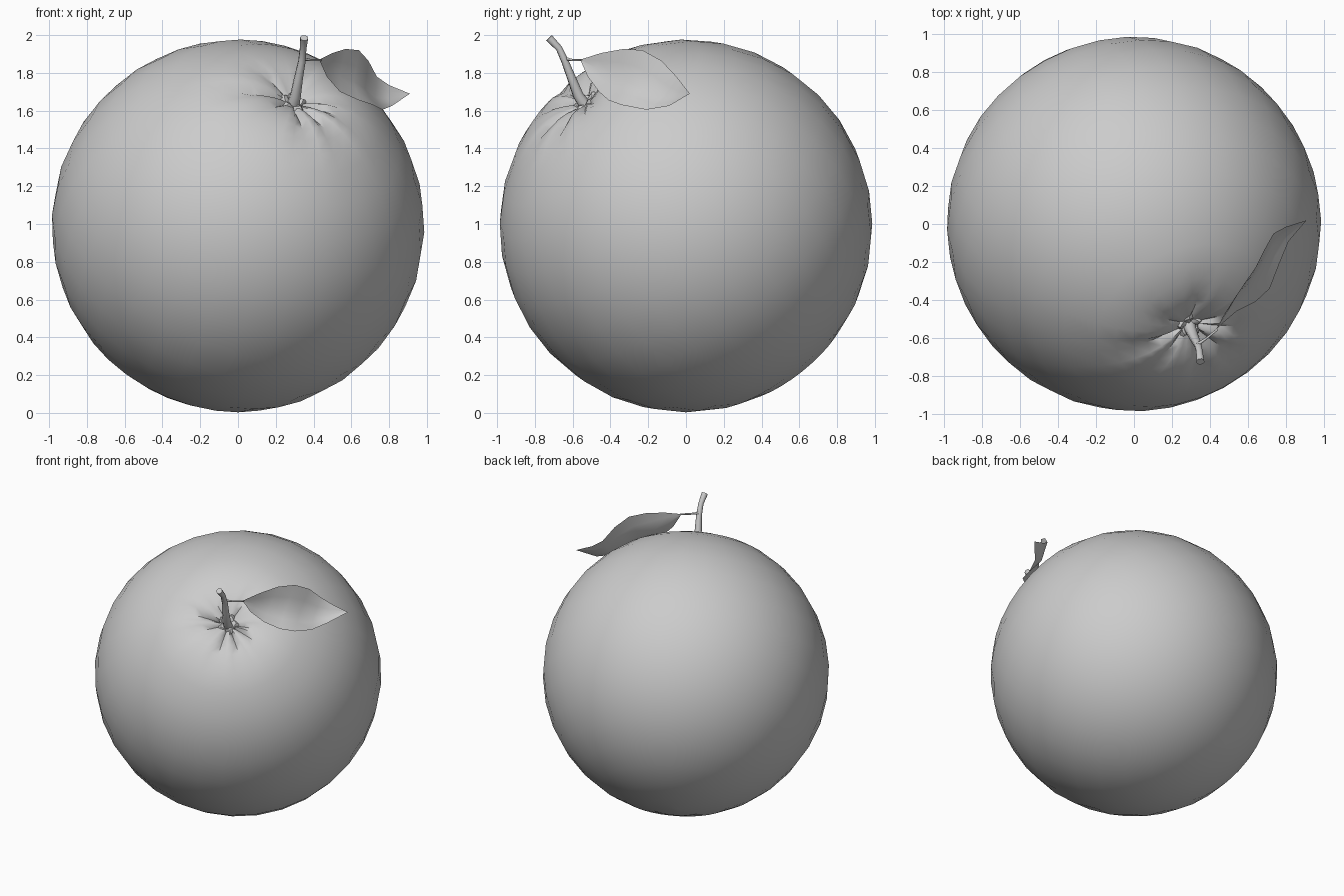
import bpy, math
from mathutils import Vector

if "Cube" in bpy.data.objects:
    bpy.data.objects.remove(bpy.data.objects["Cube"])

C = Vector((0, 0, 0.99))                     # fruit centre
R = 0.987
N = Vector((0.325, -0.595, 0.735)).normalized()   # stem axis
E1 = Vector((-N.y, N.x, 0)).normalized()
E2 = N.cross(E1)


def make(name, verts, faces, angle=60):
    me = bpy.data.meshes.new(name)
    me.from_pydata([tuple(v) for v in verts], [], faces)
    me.validate()
    ob = bpy.data.objects.new(name, me)
    bpy.context.collection.objects.link(ob)
    bpy.ops.object.select_all(action='DESELECT')
    ob.select_set(True)
    bpy.context.view_layer.objects.active = ob
    bpy.ops.object.shade_smooth_by_angle(angle=math.radians(angle))
    return ob


def loft(name, rings, angle=60):
    """Skin closed rings of equal length and cap both ends with fans."""
    n = len(rings[0])
    verts = [v for r in rings for v in r]
    faces = [(i * n + j, i * n + (j + 1) % n, (i + 1) * n + (j + 1) % n, (i + 1) * n + j)
             for i in range(len(rings) - 1) for j in range(n)]
    for k, ring in ((0, rings[0]), (len(rings) - 1, rings[-1])):
        verts.append(sum(ring, Vector()) / n)
        c = len(verts) - 1
        for j in range(n):
            a, b = k * n + j, k * n + (j + 1) % n
            faces.append((b, a, c) if k == 0 else (a, b, c))
    return make(name, verts, faces, angle)


def tube(name, pts, radii, n=8):
    pts = [Vector(p) for p in pts]
    rings = []
    for i, p in enumerate(pts):
        d = (pts[min(i + 1, len(pts) - 1)] - pts[max(i - 1, 0)]).normalized()
        u = d.cross(Vector((0.2, 1, 0.1))).normalized()
        v = d.cross(u)
        rings.append([p + radii[i] * (u * math.cos(2 * math.pi * j / n) + v * math.sin(2 * math.pi * j / n))
                      for j in range(n)])
    return loft(name, rings)


# fruit: sphere around the stem axis, with a dimple and radial creases
SEG = 32
valleys = {5: 0.8, 11: 0.6, 15: 1.3, 18: 0.8, 23: 1.0, 26: 1.1, 29: 0.9, 31: 0.8}
thetas = [0.04, 0.08, 0.13, 0.19, 0.26, 0.34, 0.43, 0.53]
thetas += [0.53 + (math.pi - 0.53) * k / 14 for k in range(1, 14)] + [math.pi - 0.02]
rings = []
for t in thetas:
    ring = []
    for j in range(SEG):
        r = R - 0.11 * math.exp(-(t / 0.17) ** 1.4)
        if j in valleys:
            r -= 0.028 * valleys[j] * math.exp(-((t - 0.16) / (0.2 * valleys[j])) ** 2)
        a = 2 * math.pi * j / SEG
        ring.append(C + r * (N * math.cos(t) + math.sin(t) * (E1 * math.cos(a) + E2 * math.sin(a))))
    rings.append(ring[::1])
loft("fruit_body", rings[::-1], 50)

# calyx: small lobed collar at the bottom of the dimple
base = C + N * 0.875
rings = []
for rad, h, lobe in ((0.05, -0.02, 0.1), (0.066, 0.0, 0.2), (0.068, 0.018, 0.2), (0.05, 0.03, 0.12), (0.03, 0.02, 0)):
    rings.append([base + N * (h + 0.008 * math.cos(5 * a)) +
                  rad * (1 + lobe * math.cos(5 * a)) * (E1 * math.cos(a) + E2 * math.sin(a))
                  for a in (2 * math.pi * j / 20 for j in range(20))])
loft("calyx", rings, 45)

# stem and leaf stalk
tube("stem", [(0.285, -0.52, 1.61), (0.305, -0.57, 1.68), (0.32, -0.605, 1.77), (0.338, -0.64, 1.86),
              (0.345, -0.672, 1.93), (0.35, -0.725, 1.985)], [0.036, 0.029, 0.024, 0.02, 0.018, 0.022])
tube("leaf_stalk", [(0.335, -0.635, 1.875), (0.385, -0.6, 1.868), (0.44, -0.555, 1.868)], [0.01, 0.006, 0.006], 6)

# leaf: two edge curves with a folded midrib between them
upper = [(0.43, -0.56, 1.87), (0.50, -0.45, 1.905), (0.57, -0.33, 1.927), (0.64, -0.23, 1.92),
         (0.69, -0.13, 1.865), (0.735, -0.05, 1.78), (0.80, -0.015, 1.735), (0.91, 0.02, 1.69)]
lower = [(0.43, -0.56, 1.87), (0.47, -0.52, 1.78), (0.54, -0.46, 1.70), (0.64, -0.41, 1.655),
         (0.715, -0.34, 1.63), (0.765, -0.21, 1.605), (0.815, -0.09, 1.625), (0.91, 0.02, 1.69)]
verts, faces = [], []
for i, (u, l) in enumerate(zip(upper, lower)):
    u, l = Vector(u), Vector(l)
    mid = (u + l) / 2
    mid -= (mid - C).normalized() * 0.14 * (u - l).length
    verts += [u, (u + mid) / 2, mid, (mid + l) / 2, l]
    if i:
        b = 5 * i
        faces += [(b - 5 + k, b - 4 + k, b + 1 + k, b + k) for k in range(4)]
make("leaf", verts, faces, 40)
